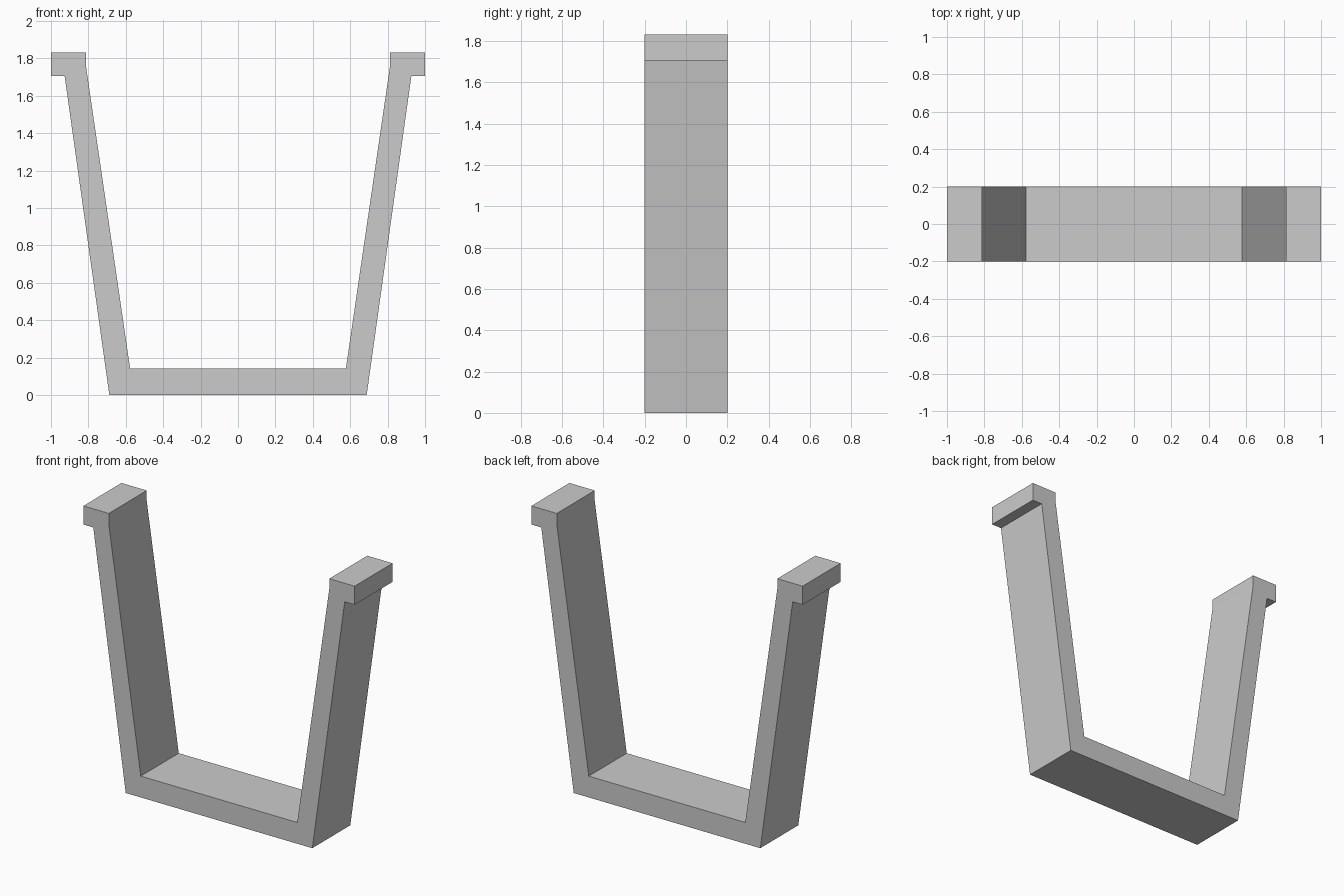
import bpy, bmesh

if "Cube" in bpy.data.objects:
    bpy.data.objects.remove(bpy.data.objects["Cube"])

# Right half of the bracket outline (x, z), from inner floor to outer base
half = [(0.577, 0.142), (0.813, 1.76), (0.813, 1.83), (1.0, 1.83),
        (1.0, 1.706), (0.927, 1.706), (0.688, 0.0)]
# Mirror the half to close the U-shaped profile
outline = half + [(-x, z) for x, z in reversed(half)]
DEPTH = 0.4

# Lipped U-shaped bracket: extrude the profile along y
bm = bmesh.new()
face = bm.faces.new([bm.verts.new((x, -DEPTH / 2, z)) for x, z in outline])
extruded = bmesh.ops.extrude_face_region(bm, geom=[face])["geom"]
moved = [v for v in extruded if isinstance(v, bmesh.types.BMVert)]
bmesh.ops.translate(bm, verts=moved, vec=(0, DEPTH, 0))
bmesh.ops.recalc_face_normals(bm, faces=bm.faces)

mesh = bpy.data.meshes.new("u_bracket")
bm.to_mesh(mesh)
bm.free()
bpy.context.collection.objects.link(bpy.data.objects.new("u_bracket", mesh))
